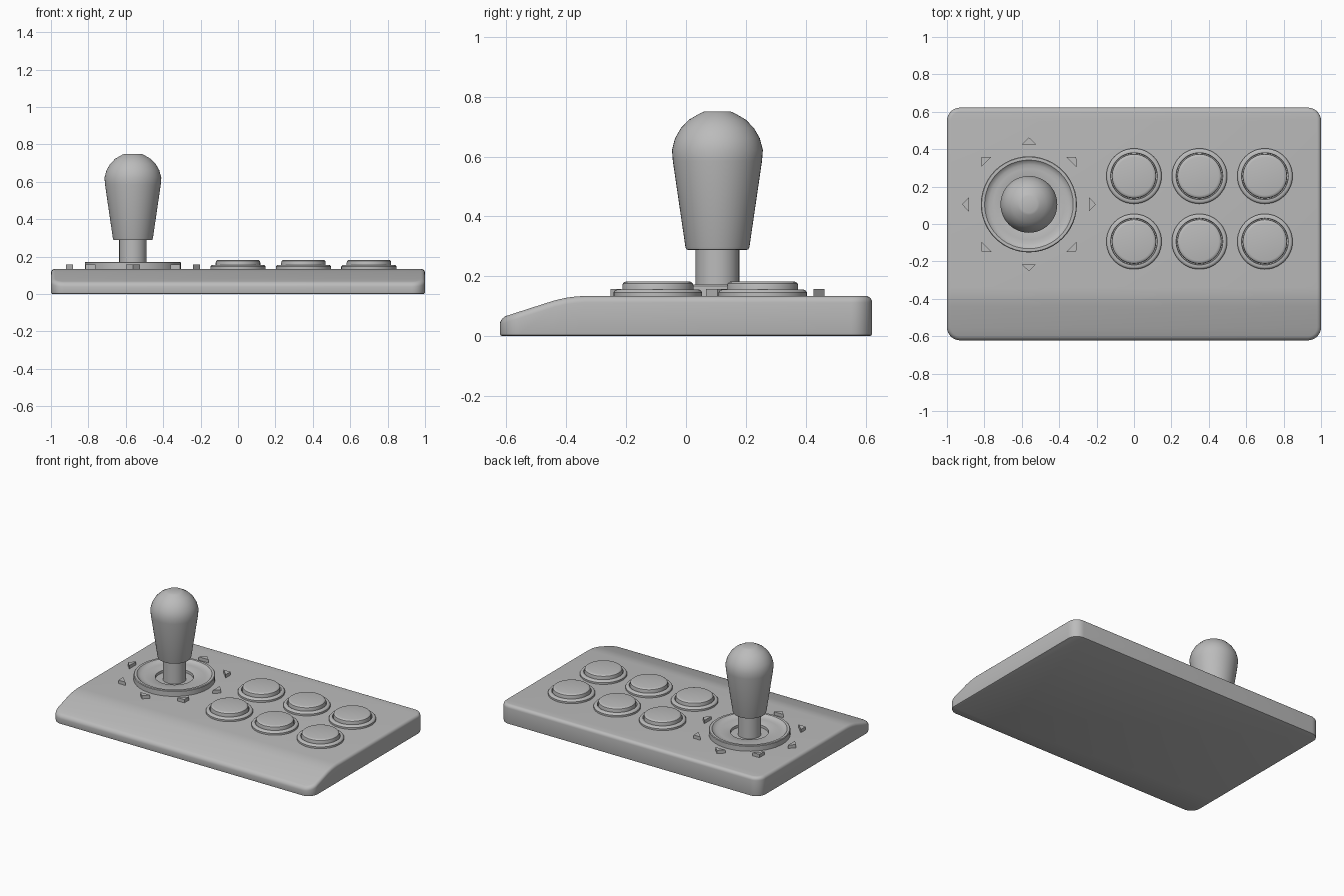
import bpy, bmesh, math

if "Cube" in bpy.data.objects:
    bpy.data.objects.remove(bpy.data.objects["Cube"])

grey = bpy.data.materials.new("plain grey")
grey.diffuse_color = (0.5, 0.5, 0.5, 1)
grey.use_nodes = True
grey.node_tree.nodes["Principled BSDF"].inputs["Base Color"].default_value = grey.diffuse_color
STICK = (-0.562, 0.105)
DECK = 0.134


def finish(name, bm, angle=35):
    bmesh.ops.recalc_face_normals(bm, faces=bm.faces)
    mesh = bpy.data.meshes.new(name)
    bm.to_mesh(mesh)
    bm.free()
    mesh.materials.append(grey)
    ob = bpy.data.objects.new(name, mesh)
    bpy.context.collection.objects.link(ob)
    bpy.ops.object.select_all(action='DESELECT')
    ob.select_set(True)
    bpy.context.view_layer.objects.active = ob
    bpy.ops.object.shade_smooth_by_angle(angle=math.radians(angle))
    return ob


def lathe(name, profile, centre, n=48, closed=False):
    """Revolve (radius, height) points; open profiles are capped."""
    bm = bmesh.new()
    rings = [[bm.verts.new((centre[0] + r * math.cos(2 * math.pi * i / n),
                            centre[1] + r * math.sin(2 * math.pi * i / n), z))
              for i in range(n)] for r, z in profile]
    pairs = list(zip(rings, rings[1:]))
    if closed:
        pairs.append((rings[-1], rings[0]))
    else:
        bm.faces.new(rings[0])
        bm.faces.new(rings[-1])
    for a, b in pairs:
        for i in range(n):
            j = (i + 1) % n
            bm.faces.new((a[i], a[j], b[j], b[i]))
    return finish(name, bm)


# Case: rounded rectangle with a sloping front wrist rest
def deck_height(y):
    pts = [(-0.63, 0.058), (-0.44, 0.119), (-0.40, 0.128),
           (-0.37, 0.132), (-0.34, DECK), (0.63, DECK)]
    for (y0, z0), (y1, z1) in zip(pts, pts[1:]):
        if y <= y1:
            return z0 + (z1 - z0) * max(0, y - y0) / (y1 - y0)
    return DECK


def half_outline(inset, radius=0.07, steps=8):
    """Right half of the plan outline, from front to back."""
    r = radius - inset
    arc = [(1 - radius + r * math.cos(a), 0.622 - radius + r * math.sin(a))
           for a in [math.pi / 2 * k / steps for k in range(steps + 1)]]
    front = [(x, -y) for x, y in reversed(arc)]
    side = [(1 - inset, y) for y in (-0.44, -0.40, -0.37, -0.34)]
    return front + side + arc


def build_case():
    bm = bmesh.new()
    layers = [(0.008, 0, False), (0.002, 0.003, False), (0, 0.01, False)]
    edge = 0.022
    for k in range(6):
        a = math.pi / 2 * k / 5
        layers.append((edge * (1 - math.cos(a)), edge * (1 - math.sin(a)), True))
    loops = []
    for inset, h, top in layers:
        half = half_outline(inset)
        pts = half + [(-x, y) for x, y in reversed(half)]
        loops.append([bm.verts.new((x, y, deck_height(y) - h if top else h))
                      for x, y in pts])
    n = len(loops[0])
    for a, b in zip(loops, loops[1:]):
        for i in range(n):
            j = (i + 1) % n
            bm.faces.new((a[i], a[j], b[j], b[i]))
    # strips across the top
    top = loops[-1]
    for i in range(n // 2 - 1):
        bm.faces.new((top[i], top[i + 1], top[n - 2 - i], top[n - 1 - i]))
    bm.faces.new(loops[0])
    finish("case", bm)


build_case()

# Buttons: a rim and a rounded cap each
for row, y in enumerate((-0.094, 0.256)):
    for col in range(3):
        c = (0.35 * col, y)
        tag = f"{row + 1}_{col + 1}"
        lathe("button_rim_" + tag,
              [(0.148, 0.13), (0.148, 0.146), (0.143, 0.153), (0.136, 0.156),
               (0.125, 0.156), (0.123, 0.142), (0.123, 0.13)], c, closed=True)
        lathe("button_cap_" + tag,
              [(0.119, 0.13), (0.119, 0.168), (0.117, 0.176),
               (0.111, 0.181), (0.102, 0.183)], c)

# Dished collar around the joystick
lathe("joystick_collar",
      [(0.257, 0.13), (0.257, 0.168), (0.253, 0.172), (0.237, 0.172),
       (0.228, 0.163), (0.212, 0.157), (0.19, 0.155), (0.128, 0.155),
       (0.121, 0.151), (0.12, 0.13)], STICK, closed=True)

# Joystick shaft and bat-shaped handle
lathe("joystick_shaft", [(0.073, 0.13), (0.073, 0.3)], STICK)
dome = [(0.153 * math.cos(a), 0.603 + 0.153 * math.sin(a))
        for a in [math.radians(d) for d in (7, 22, 37, 52, 68)]]
lathe("joystick_handle",
      [(0.098, 0.288), (0.104, 0.29), (0.107, 0.298), (0.149, 0.585)]
      + dome + [(0.045, 0.75)], STICK)

# Eight direction arrows pointing outward
for k in range(8):
    a = math.pi / 4 * k
    bm = bmesh.new()
    tri = []
    for u, v in ((0.321, -0.038), (0.358, 0), (0.321, 0.038)):
        tri.append((STICK[0] + u * math.cos(a) - v * math.sin(a),
                    STICK[1] + u * math.sin(a) + v * math.cos(a)))
    low = [bm.verts.new((x, y, 0.13)) for x, y in tri]
    high = [bm.verts.new((x, y, 0.145)) for x, y in tri]
    bm.faces.new(low)
    bm.faces.new(high)
    for i in range(3):
        j = (i + 1) % 3
        bm.faces.new((low[i], low[j], high[j], high[i]))
    finish(f"direction_arrow_{k + 1}", bm)
    for v in bpy.context.object.data.vertices:
        if v.co.z > 0.14:
            v.co.z = 0.157
